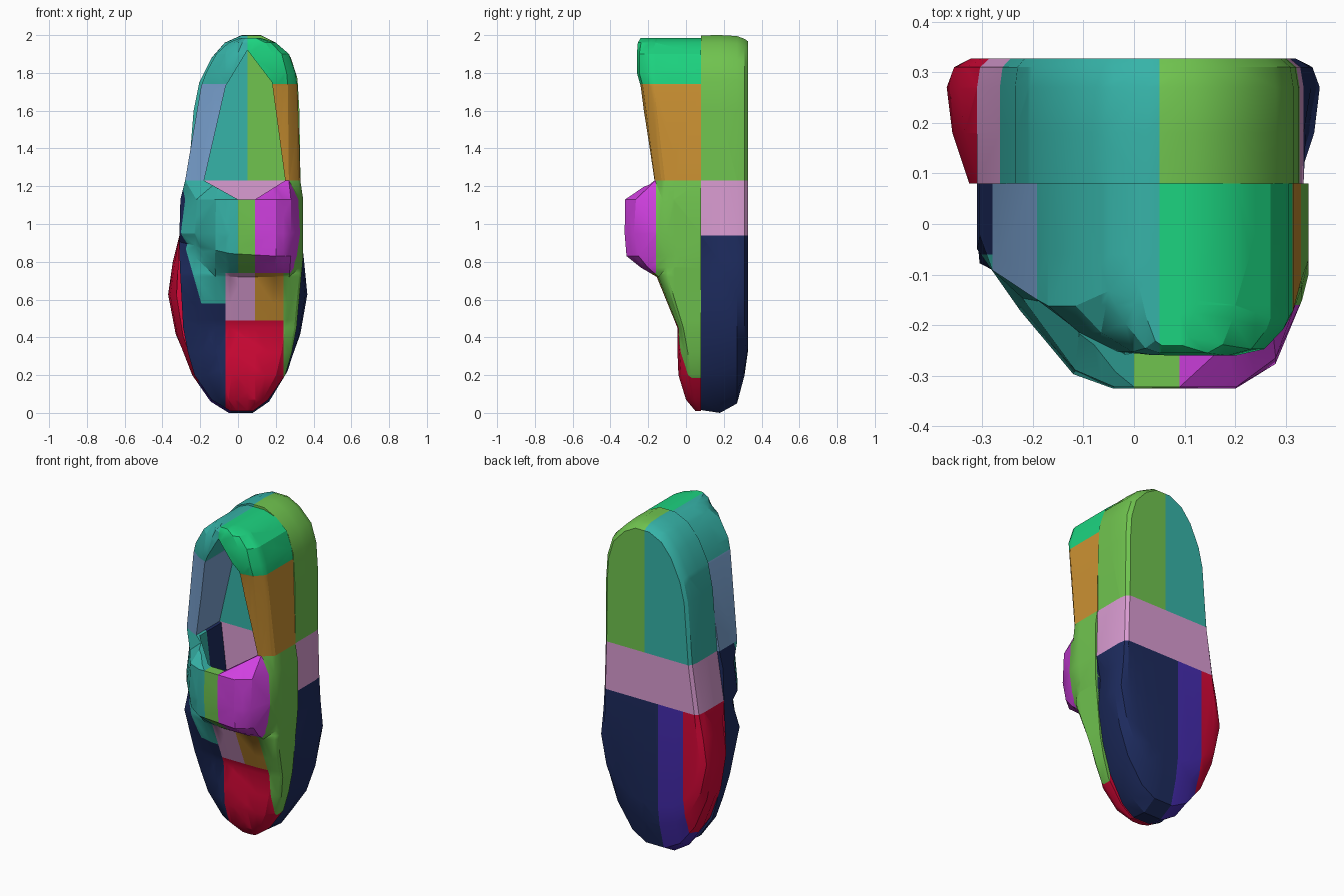
import bpy, bmesh
from mathutils import Vector

cube = bpy.data.objects.get("Cube")
if cube:
    bpy.data.objects.remove(cube, do_unlink=True)

PALETTE = {
    "teal": "36B3A8", "emerald": "1CD480", "leaf_green": "70C44F",
    "ochre": "CB9132", "steel_blue": "7CA5D4", "magenta": "D040E0",
    "pink": "DA9CD2", "crimson": "D80838", "navy": "1D2B5E", "indigo": "462CB0",
}
NAMES = list(PALETTE)


def linear(code):
    channels = [c / 255 for c in bytes.fromhex(code)]
    return tuple(((c + 0.055) / 1.055) ** 2.4 for c in channels) + (1,)


def make_material(name):
    mat = bpy.data.materials.new(name)
    mat.use_nodes = True
    colour = linear(PALETTE[name])
    mat.diffuse_color = colour
    mat.node_tree.nodes["Principled BSDF"].inputs["Base Color"].default_value = colour
    return mat


MATERIALS = [make_material(name) for name in NAMES]


def add_object(name, bm):
    bmesh.ops.recalc_face_normals(bm, faces=bm.faces)
    mesh = bpy.data.meshes.new(name)
    bm.to_mesh(mesh)
    bm.free()
    obj = bpy.data.objects.new(name, mesh)
    bpy.context.collection.objects.link(obj)
    return obj


def loft(name, rings):
    """Skin a closed solid over rings that share one point count."""
    bm = bmesh.new()
    loops = [[bm.verts.new(p) for p in ring] for ring in rings]
    count = len(loops[0])
    for a, b in zip(loops, loops[1:]):
        for i in range(count):
            j = (i + 1) % count
            bm.faces.new((a[i], a[j], b[j], b[i]))
    bm.faces.new(loops[0])
    bm.faces.new(loops[-1])
    bmesh.ops.triangulate(bm, faces=bm.faces)
    return add_object(name, bm)


def carve(obj, points):
    """Subtract the convex hull of the points."""
    bm = bmesh.new()
    for p in points:
        bm.verts.new(p)
    bmesh.ops.convex_hull(bm, input=bm.verts)
    cutter = add_object("cutter", bm)
    cutter.hide_render = True
    bpy.context.view_layer.objects.active = obj
    mod = obj.modifiers.new("carve", "BOOLEAN")
    mod.operation = "DIFFERENCE"
    mod.solver = "EXACT"
    mod.object = cutter
    bpy.ops.object.modifier_apply(modifier=mod.name)
    bpy.data.objects.remove(cutter, do_unlink=True)


def paint(obj, planes, rule):
    """Cut faces along the colour borders, then colour each by its centre."""
    bm = bmesh.new()
    bm.from_mesh(obj.data)
    for normal, offset in planes:
        n = Vector(normal)
        bmesh.ops.bisect_plane(bm, geom=bm.verts[:] + bm.edges[:] + bm.faces[:],
                               plane_co=n * offset / n.length_squared, plane_no=n)
    bm.to_mesh(obj.data)
    bm.free()
    obj.data.materials.clear()
    for mat in MATERIALS:
        obj.data.materials.append(mat)
    for poly in obj.data.polygons:
        poly.material_index = NAMES.index(rule(*poly.center))
    bpy.ops.object.select_all(action="DESELECT")
    obj.select_set(True)
    bpy.context.view_layer.objects.active = obj
    bpy.ops.object.shade_smooth_by_angle(angle=0.5)


X, Y, Z = (1, 0, 0), (0, 1, 0), (0, 0, 1)

# Back shell: a long rounded outline skinned from front to back
OUTLINE = [
    (-.05, 0), (.08, 0), (.17, .06), (.27, .22), (.33, .4), (.367, .62), (.35, .8),
    (.335, .94), (.327, 1.23), (.325, 1.6), (.315, 1.77), (.28, 1.88), (.2, 1.96),
    (.12, 2), (.02, 2), (-.07, 1.96), (-.14, 1.88), (-.205, 1.75), (-.235, 1.6),
    (-.265, 1.23), (-.31, .94), (-.345, .8), (-.37, .62), (-.33, .4), (-.25, .2),
    (-.15, .06),
]


def back_ring(y, low, high, lift):
    ring = []
    for x, z in OUTLINE:
        width = low if z < .9 else high
        rise = lift * max(0, 1 - z) ** 2
        drop = lift * .1 if z > 1.7 else 0
        ring.append((x * width, y, z + rise - drop))
    return ring


back = loft("back_shell", [
    back_ring(.08, .88, 1, .015), back_ring(.18, .97, 1, 0), back_ring(.27, 1, 1, .05),
    back_ring(.31, .96, .98, .2), back_ring(.327, .87, .92, .32),
])


def back_colour(x, y, z):
    if z > 1.23:
        return "teal" if x < .05 else "leaf_green"
    if z > .94:
        return "pink"
    if x > -.04:
        return "navy"
    return "indigo" if x > -.21 else "crimson"


paint(back, [(Z, 1.23), (Z, .94), (X, .05), (X, -.04), (X, -.21)], back_colour)

# Front shell: stacked sections, each as height, left, right, front, roundness
SECTION = [(0, 0), (0, .32), (.13, .62), (.29, .93), (.41, 1),
           (.78, 1), (.9, .88), (.98, .57), (1, .44), (1, 0)]
LEVELS = [
    (.01, -.04, .08, .05, 1), (.07, -.14, .16, 0, 1), (.2, -.23, .25, -.04, 1),
    (.32, -.265, .285, -.045, .7), (.45, -.29, .31, -.045, .35),
    (.72, -.305, .335, -.155, .35), (.77, -.31, .34, -.24, 1),
    (.83, -.31, .345, -.315, 1.4), (.95, -.31, .345, -.325, 1),
    (1.13, -.305, .345, -.322, 1.2), (1.23, -.28, .33, -.175, .35),
    (1.73, -.195, .315, -.24, .3), (1.8, -.17, .305, -.26, .3),
    (1.9, -.115, .27, -.26, .3), (1.96, -.05, .2, -.255, .4), (1.985, .01, .12, -.24, .4),
]


def front_ring(z, left, right, front_y, roundness):
    # the underside of the bulge climbs towards the left
    tilt = .15 if .75 < z < .9 else 0
    return [(left + (right - left) * u, .08 + (front_y - .08) * v ** roundness,
             z + tilt * max(0, .5 - u)) for u, v in SECTION]


front = loft("front_shell", [front_ring(*level) for level in LEVELS])

# Pointed opening with a dipped lip, and the hollow behind the thin lip
OPENING = [(0, 1.13), (.09, 1.13), (.25, 1.23), (.18, 1.75), (.05, 1.92),
           (-.065, 1.73), (-.18, 1.23)]
POCKET = [(-.17, .1), (-.17, -.13), (-.02, -.285), (.1, -.285), (.24, -.135), (.24, .1)]
carve(front, [(x, y, z) for x, z in OPENING for y in (-.5, .1)])
carve(front, [(x * s, .1 + (y - .1) * s, z)
              for z, s in ((1.24, 1), (.82, .7)) for x, y in POCKET])


def front_colour(x, y, z):
    if z > 1.74:
        return "teal" if x < .05 else "emerald"
    if z > 1.23:
        return "steel_blue" if x < .05 else "ochre"
    if x > .24 and (z < .74 or y > -.16):
        return "leaf_green"
    if x < -.065 and (z < .58 or 3.5 * x + z < -.1 or y > -.06):
        return "navy"
    if z > .74:
        return "teal" if x < 0 else "leaf_green" if x < .09 else "magenta"
    if x < -.065:
        return "teal"
    if z < .49:
        return "crimson"
    return "pink" if x < .095 else "ochre"


paint(front, [(Z, 1.74), (Z, 1.23), (Z, .74), (Z, .58), (Z, .49), (X, .05), (X, 0),
              (X, .09), (X, .24), (X, -.065), (Y, -.16), (Y, -.06),
              ((3.5, 0, 1), -.1)], front_colour)
